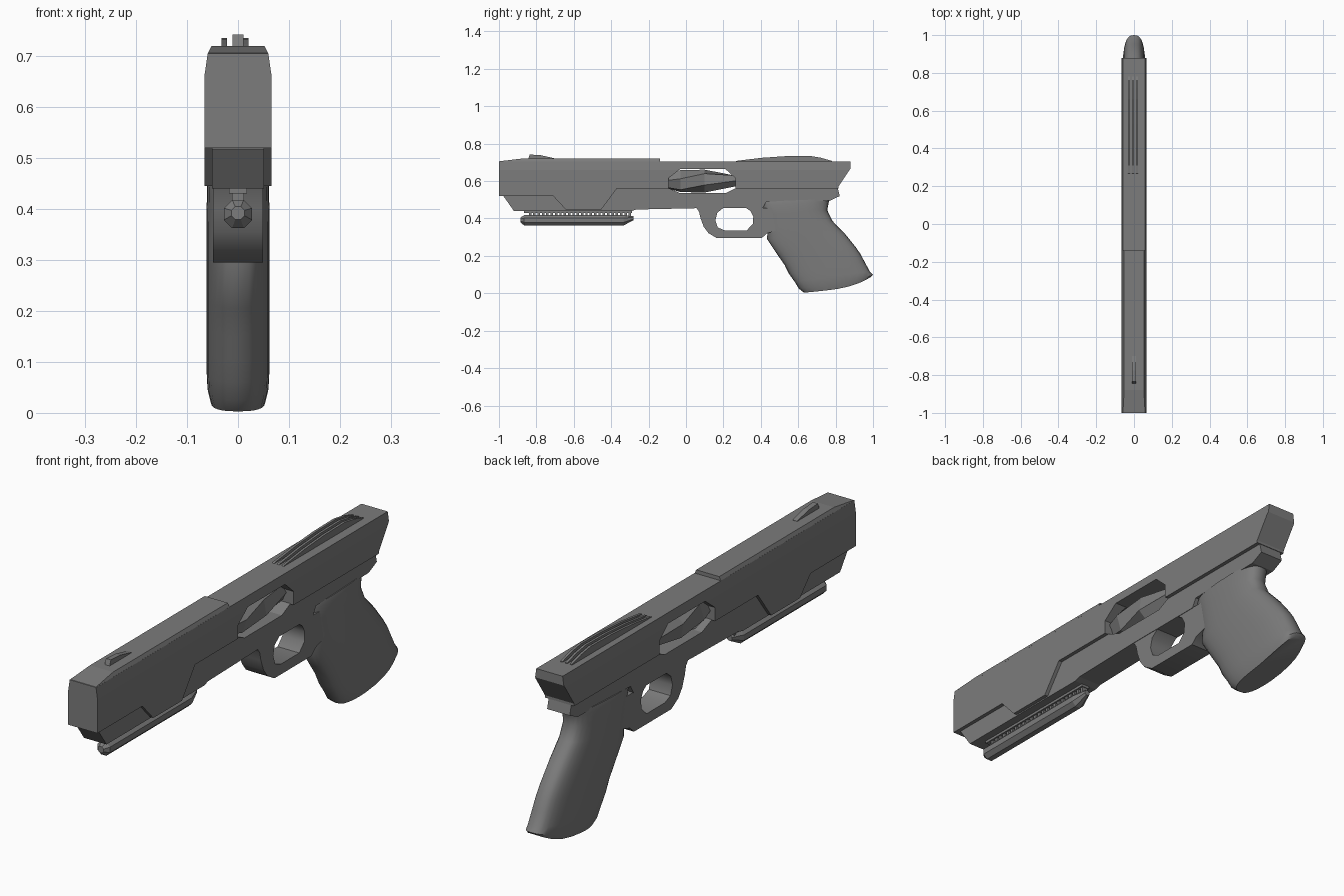
import bpy, bmesh
from math import sin, cos, pi

if "Cube" in bpy.data.objects:
    bpy.data.objects.remove(bpy.data.objects["Cube"])

dark = bpy.data.materials.new("dark_grey")
dark.diffuse_color = (.2, .2, .2, 1)
dark.use_nodes = True
dark.node_tree.nodes["Principled BSDF"].inputs["Base Color"].default_value = dark.diffuse_color


def finish(name, bm, smooth=False):
    bmesh.ops.recalc_face_normals(bm, faces=bm.faces[:])
    mesh = bpy.data.meshes.new(name)
    bm.to_mesh(mesh)
    bm.free()
    mesh.materials.append(dark)
    ob = bpy.data.objects.new(name, mesh)
    bpy.context.collection.objects.link(ob)
    if smooth:
        bpy.ops.object.select_all(action='DESELECT')
        ob.select_set(True)
        bpy.context.view_layer.objects.active = ob
        bpy.ops.object.shade_smooth_by_angle(angle=0.7)
    return ob


def prism(name, profile, x0, x1, taper=None, smooth=False):
    """Extrude a (y, z) profile across x; taper = (z start, z end, width ratio at z end)."""
    bm = bmesh.new()
    face = bm.faces.new([bm.verts.new((x0, y, z)) for y, z in profile])
    ext = bmesh.ops.extrude_face_region(bm, geom=[face])
    new = [g for g in ext['geom'] if isinstance(g, bmesh.types.BMVert)]
    bmesh.ops.translate(bm, verts=new, vec=(x1 - x0, 0, 0))
    bm.normal_update()
    if taper:
        a, b, ratio = taper
        bmesh.ops.bisect_plane(bm, geom=bm.verts[:] + bm.edges[:] + bm.faces[:],
                               plane_co=(0, 0, a), plane_no=(0, 0, 1))
        for v in bm.verts:
            if v.co.z > a:
                v.co.x *= 1 - (1 - ratio) * (v.co.z - a) / (b - a)
    # keep concave outlines clean
    bmesh.ops.triangulate(bm, faces=[f for f in bm.faces if len(f.verts) > 4])
    return finish(name, bm, smooth)


def loft(name, rings, smooth=False):
    bm = bmesh.new()
    loops = [[bm.verts.new(p) for p in ring] for ring in rings]
    n = len(loops[0])
    for a, b in zip(loops, loops[1:]):
        for i in range(n):
            j = (i + 1) % n
            bm.faces.new((a[i], a[j], b[j], b[i]))
    bm.faces.new(loops[0])
    bm.faces.new(loops[-1])
    return finish(name, bm, smooth)


def round_ring(y, z, r, n, twist=0.0):
    return [(r * cos(2 * pi * i / n + twist), y, z + r * sin(2 * pi * i / n + twist))
            for i in range(n)]


# Slide with hanging lug and the upper half of the side window
prism("slide", [(-1, .52), (-1, .705), (.88, .705), (.88, .668), (.815, .57), (.815, .56),
                (.265, .56), (.265, .615), (.21, .665), (-.03, .665), (-.094, .615), (-.094, .56),
                (-.37, .56), (-.455, .445), (-.64, .445), (-.71, .52)],
      -.066, .066, taper=(.66, .705, .9))

# Raised cover over the front half of the slide
prism("slide_cover", [(-1, .7035), (-.998, .706), (-.88, .72), (-.14, .72), (-.14, .7035)],
      -.0597, .0597, taper=(.7036, .72, .87))

# Frame with the lower half of the window
prism("frame", [(-.97, .53), (-.975, .518), (-.92, .44), (-.29, .44), (-.265, .448), (.06, .455),
                (.41, .455), (.43, .49), (.77, .495), (.822, .52), (.812, .562), (.265, .562),
                (.21, .535), (-.03, .535), (-.094, .562), (-.38, .562), (-.42, .53)],
      -.051, .051)

# Trigger guard
prism("trigger_guard", [(.055, .457), (.07, .435), (.078, .40), (.095, .355), (.12, .322), (.165, .295),
                        (.405, .295), (.432, .32), (.50, .34), (.50, .457), (.32, .457), (.345, .44),
                        (.36, .41), (.357, .37), (.325, .337), (.205, .337), (.17, .352), (.157, .39),
                        (.167, .43), (.20, .457)],
      -.049, .049, smooth=True)

# Faceted core inside the window
loft("window_core", [round_ring(y, .6, r, 6, t) for y, r, t in
                     ((-.13, .035, 0), (-.03, .062, .2), (.10, .062, .7), (.29, .03, 1.2))])

# Grip: rounded sections from the top down (front point, back point, half width)
sections = [((.408, .49), (.77, .505), .056), ((.405, .475), (.763, .485), .06),
            ((.422, .42), (.755, .445), .061), ((.437, .345), (.782, .388), .062),
            ((.433, .29), (.85, .318), .062), ((.49, .205), (.905, .25), .062),
            ((.528, .15), (.933, .21), .062), ((.55, .105), (.955, .168), .062),
            ((.582, .06), (.982, .118), .062), ((.603, .025), (1.0, .098), .06),
            ((.632, .003), (.988, .087), .053)]
rings = []
for k, ((fy, fz), (by, bz), w) in enumerate(sections):
    sag = .024 if k == len(sections) - 1 else .012 if k == len(sections) - 2 else 0
    ring = []
    for i in range(28):
        a = 2 * pi * i / 28
        c, s = cos(a), sin(a)
        u = abs(c) ** .75 * (1 if c > 0 else -1)
        x = w * abs(s) ** .7 * (1 if s > 0 else -1)
        t = (u + 1) / 2
        # the belly of the sole hangs towards the back only
        ring.append((x, fy + (by - fy) * t, fz + (bz - fz) * t - sag * (1 - u * u) * (.4 + t)))
    rings.append(ring)
loft("grip", rings, smooth=True)

# Accessory rail: top strip, row of posts and faceted tube
prism("rail_strip", [(-.865, .43), (-.865, .442), (-.29, .442), (-.29, .43)], -.018, .018)
for i in range(24):
    y = -.84 + i * .0232
    prism("rail_post", [(y, .405), (y, .433), (y + .013, .433), (y + .013, .405)], -.012, .012)
loft("rail_tube", [round_ring(y, z, r, 8, pi / 8) for y, z, r in
                   ((-.885, .392, .014), (-.865, .39, .03), (-.335, .39, .03), (-.28, .402, .012))])

# Front sight
prism("front_sight", [(-.845, .715), (-.835, .742), (-.775, .738), (-.70, .721), (-.70, .715)],
      -.011, .011)

# Curved ribs on the rear of the slide
for x in (-.032, -.0105, .011):
    prism("rear_rib", [(.26, .70), (.27, .708), (.40, .724), (.53, .733), (.66, .735),
                       (.72, .725), (.78, .708), (.78, .70)], x, x + .01)
